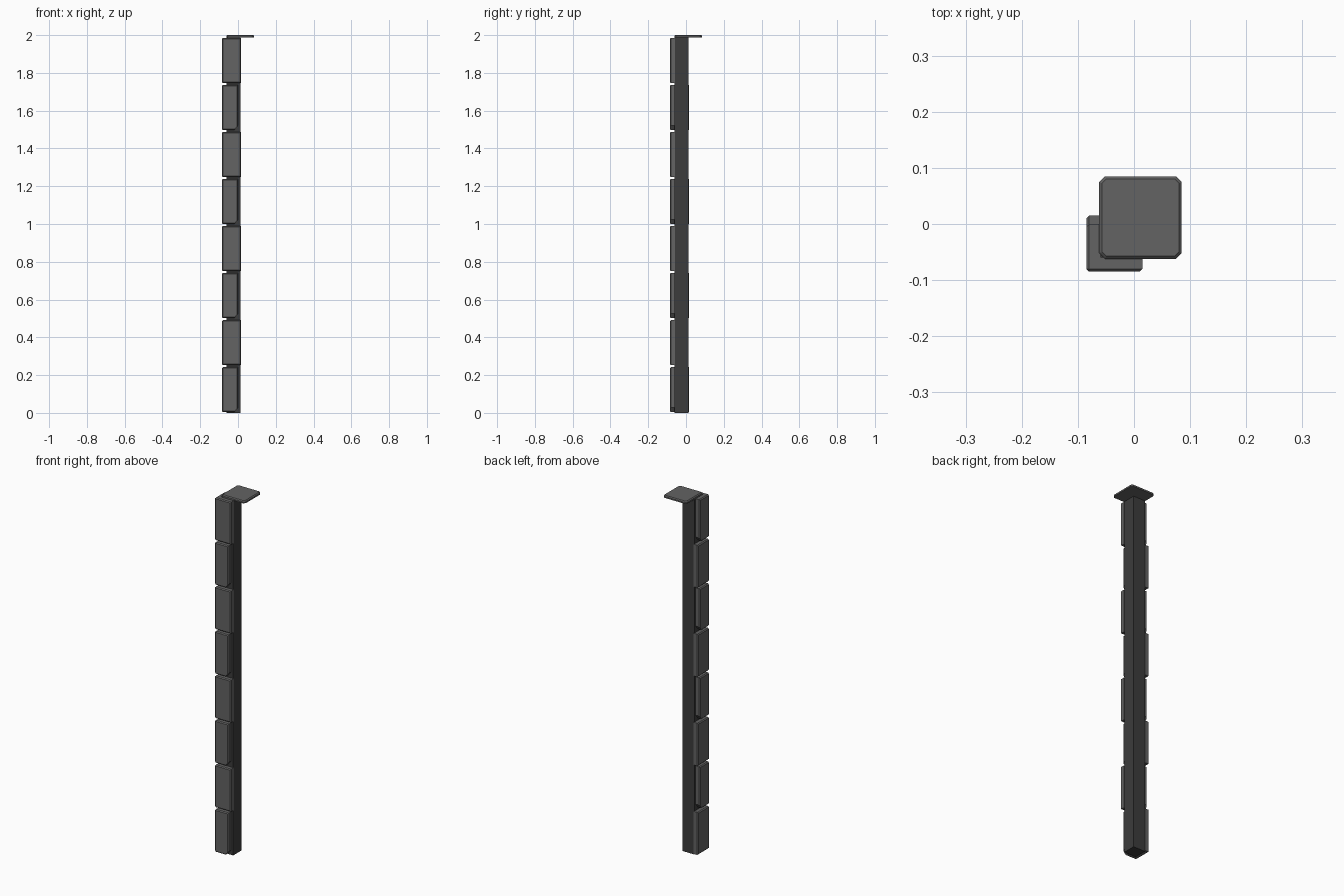
import bpy, bmesh
from mathutils import Vector

if "Cube" in bpy.data.objects:
    bpy.data.objects.remove(bpy.data.objects["Cube"], do_unlink=True)


def make_material(name, value):
    mat = bpy.data.materials.new(name)
    mat.use_nodes = True
    colour = (value, value, value, 1)
    mat.diffuse_color = colour
    mat.node_tree.nodes["Principled BSDF"].inputs["Base Color"].default_value = colour
    return mat


stone_grey = make_material("stone grey", 0.125)
dark_grey = make_material("dark grey", 0.045)


def extrude_profile(points, z0, z1):
    """Closed prism from an outline in the ground plane."""
    bm = bmesh.new()
    face = bm.faces.new([bm.verts.new((x, y, z0)) for x, y in points])
    top = bmesh.ops.extrude_face_region(bm, geom=[face])["geom"]
    moved = [v for v in top if isinstance(v, bmesh.types.BMVert)]
    bmesh.ops.translate(bm, verts=moved, vec=(0, 0, z1 - z0))
    bmesh.ops.recalc_face_normals(bm, faces=bm.faces)
    return bm


def finish(bm, name, mat):
    bmesh.ops.recalc_face_normals(bm, faces=bm.faces)
    mesh = bpy.data.meshes.new(name)
    bm.to_mesh(mesh)
    bm.free()
    mesh.materials.append(mat)
    bpy.context.collection.objects.link(bpy.data.objects.new(name, mesh))


def square(a, b):
    return [(a, a), (b, a), (b, b), (a, b)]


OUTER, INNER = -0.085, -0.058
LONG, SHORT = 0.015, 0.0
PITCH, HEIGHT = 0.249, 0.238

# Square post behind the stones
finish(extrude_profile(square(-0.06, 0.012), 0, 1.99), "post", dark_grey)


def corner_stone(index):
    z0 = 0.004 + index * PITCH
    # L-shaped block with its short arm along the front
    outline = [(OUTER, OUTER), (SHORT, OUTER), (SHORT, INNER),
               (INNER, INNER), (INNER, LONG), (OUTER, LONG)]
    bm = extrude_profile(outline, z0, z0 + HEIGHT)
    # Soften the edges on the exposed faces
    def exposed(v):
        return min(v.co.x, v.co.y) < OUTER + 0.001
    edges = [e for e in bm.edges if all(exposed(v) for v in e.verts)]
    bmesh.ops.bevel(bm, geom=edges, offset=0.005, segments=1, affect='EDGES')
    # Clip the lower corner of the short arm
    cut = bmesh.ops.bisect_plane(
        bm, geom=bm.verts[:] + bm.edges[:] + bm.faces[:],
        plane_co=Vector((SHORT, 0, z0 + 0.024)),
        plane_no=Vector((0.024, 0, -0.02)), clear_outer=True)["geom_cut"]
    rim = [e for e in cut if isinstance(e, bmesh.types.BMEdge)]
    bmesh.ops.holes_fill(bm, edges=rim, sides=0)
    # Every other stone turns its long arm to the front
    if index % 2:
        for v in bm.verts:
            v.co.x, v.co.y = v.co.y, v.co.x
    finish(bm, f"corner_stone_{index + 1}", stone_grey)


for i in range(8):
    corner_stone(i)

# Cap plate with clipped corners and a sloping rim
bm = extrude_profile(square(-0.062, 0.085), 1.987, 2.0)
upright = [e for e in bm.edges if abs(e.verts[0].co.z - e.verts[1].co.z) > 0.005]
bmesh.ops.bevel(bm, geom=upright, offset=0.01, segments=1, affect='EDGES')
rim = [e for e in bm.edges if all(v.co.z > 1.999 for v in e.verts)]
bmesh.ops.bevel(bm, geom=rim, offset=0.005, segments=1, affect='EDGES')
finish(bm, "cap_plate", stone_grey)
